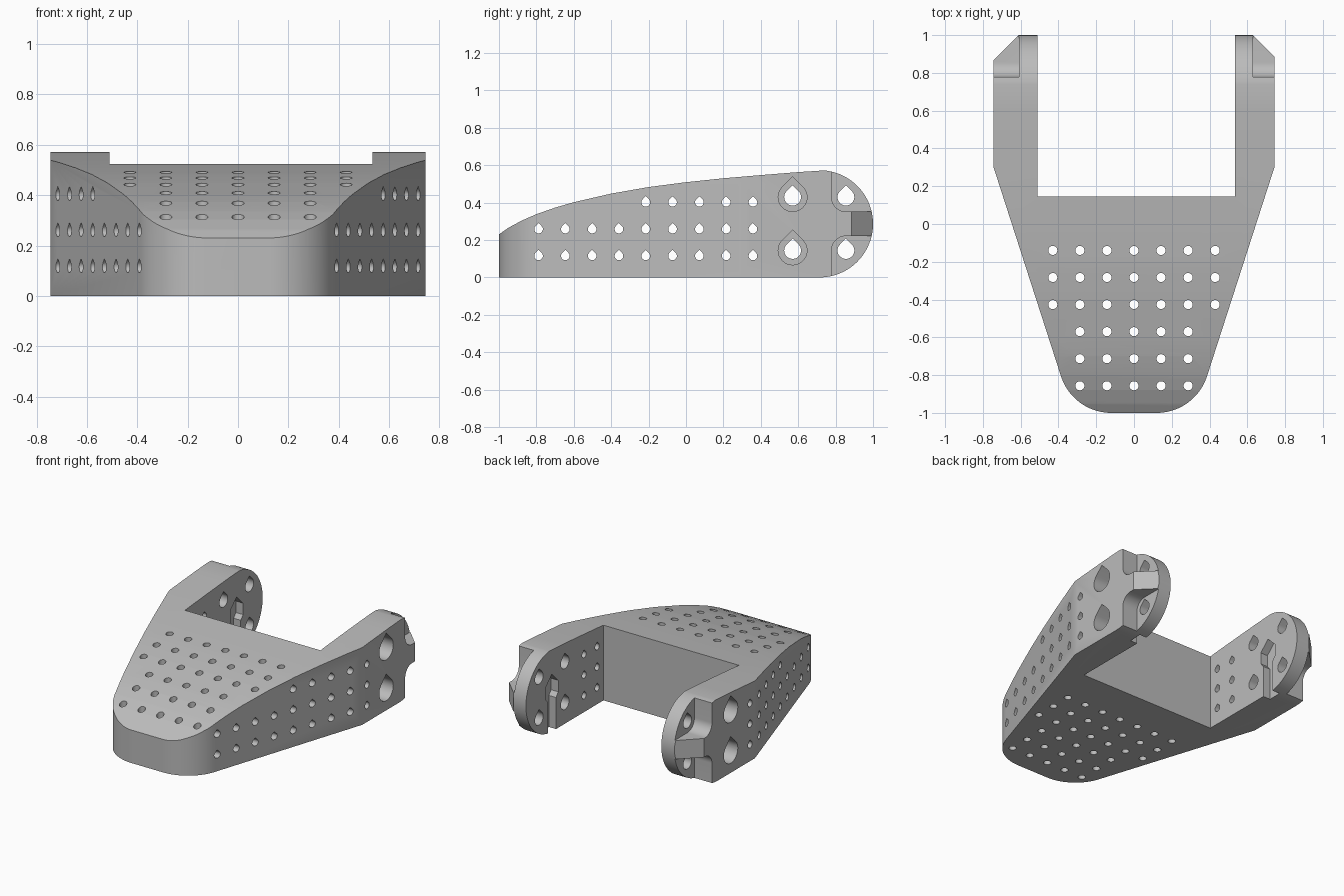
import bpy, bmesh
from math import cos, sin, pi, radians

if "Cube" in bpy.data.objects:
    bpy.data.objects.remove(bpy.data.objects["Cube"])

PITCH = 0.1433          # spacing of the small holes
ARM_TOP, ARM_MID = 0.57, 0.2865
BIG_Z = (0.144, 0.429)  # heights of the large holes


def arc(cx, cy, r, start, end, n):
    angles = [radians(start + (end - start) * i / n) for i in range(n + 1)]
    return [(cx + r * cos(a), cy + r * sin(a)) for a in angles]


def teardrop(cy, cz, r):
    return arc(cy, cz, r, 135, 405, 24) + [(cy, cz + r * 2 ** 0.5)]


def prisms(name, axis, shapes):
    """One mesh of extruded outlines; each shape is (points, low, high)."""
    place = {"x": lambda p, h: (h, p[0], p[1]), "z": lambda p, h: (p[0], p[1], h)}[axis]
    bm = bmesh.new()
    for points, low, high in shapes:
        base = [bm.verts.new(place(p, low)) for p in points]
        face = bm.faces.new(base)
        top = bmesh.ops.extrude_face_region(bm, geom=[face])["geom"]
        shift = [b - a for a, b in zip(place((0, 0), low), place((0, 0), high))]
        bmesh.ops.translate(bm, vec=shift,
                            verts=[v for v in top if isinstance(v, bmesh.types.BMVert)])
    bmesh.ops.recalc_face_normals(bm, faces=bm.faces)
    mesh = bpy.data.meshes.new(name)
    bm.to_mesh(mesh)
    bm.free()
    obj = bpy.data.objects.new(name, mesh)
    bpy.context.collection.objects.link(obj)
    return obj


def combine(target, cutter, operation="DIFFERENCE"):
    mod = target.modifiers.new(cutter.name, "BOOLEAN")
    mod.operation, mod.object, mod.solver = operation, cutter, "EXACT"
    bpy.ops.object.select_all(action="DESELECT")
    bpy.context.view_layer.objects.active = target
    target.select_set(True)
    bpy.ops.object.modifier_apply(modifier=mod.name)
    bpy.data.objects.remove(cutter)


# Plan outline: rounded nose, widening sides, two arms around an open back
nose = arc(0.12, -0.72, 0.28, -90, -18, 20)
plan = [(-x, y) for x, y in reversed(nose)] + nose + [
    (0.745, 0.305), (0.745, 1.1), (0.535, 1.1), (0.535, 0.145),
    (-0.51, 0.145), (-0.51, 1.1), (-0.745, 1.1), (-0.745, 0.305)]
body = prisms("bracket_body", "z", [(plan, -0.1, 0.8)])

# Side profile: curved top and round arm ends
crown = [(0.6, 0.563), (0.4, 0.547), (0.2, 0.53), (0, 0.509), (-0.2, 0.483),
         (-0.4, 0.448), (-0.6, 0.402), (-0.7, 0.373), (-0.8, 0.338),
         (-0.88, 0.303), (-0.95, 0.265), (-1, 0.23)]
side = [(-1, 0)] + arc(1 - ARM_MID, ARM_MID, ARM_MID, -90, 85, 48) + crown
combine(body, prisms("side_profile", "x", [(side, -1, 1)]), "INTERSECT")

# Grid of round holes through the top
top_holes = []
for row in range(6):
    reach = 3 if row < 3 else 2
    for col in range(-reach, reach + 1):
        ring = arc(col * PITCH, -0.14 - row * PITCH, 0.024, 0, 345, 23)
        top_holes.append((ring, -0.5, 1))
combine(body, prisms("top_holes", "z", top_holes))

# Rows of small teardrop holes and the large ones across the sides
side_holes = [(teardrop(0.358 - i * PITCH, 0.115 + row * PITCH, 0.023), -1, 1)
              for row in range(3) for i in range(5 if row == 2 else 9)]
side_holes += [(teardrop(y, z, 0.045), -1, 1) for y in (0.57, 0.855) for z in BIG_Z]
combine(body, prisms("side_holes", "x", side_holes))

# Outer counterbores, and pockets that leave a middle rib on each arm end
recesses = []
upper = arc(0.855, BIG_Z[1], 0.077, 180, 270, 12) + [(1.1, BIG_Z[1] - 0.077),
                                                    (1.1, 0.7), (0.778, 0.7)]
lower = [(y, 2 * ARM_MID - z) for y, z in upper]
for low, high in ((0.63, 1), (-1, -0.61)):
    recesses += [(teardrop(0.57, z, 0.077), low, high) for z in BIG_Z]
    recesses += [(upper, low, high), (lower, low, high)]
combine(body, prisms("outer_recesses", "x", recesses))

# Slanted ends of the ribs
slants = [([(0.63, 1), (0.83, 0.8), (0.83, 1.1), (0.63, 1.1)], -0.2, 0.8),
          ([(-0.61, 1), (-0.81, 0.8), (-0.81, 1.1), (-0.61, 1.1)], -0.2, 0.8)]
combine(body, prisms("rib_slants", "z", slants))

# Pointed slots on the inner faces, open at the bottom
half = [(0.045, -0.1), (0.045, 0.22), (0.07, 0.25), (0.07, 0.33), (0.0, 0.40)]
slot = [(0.7135 + y, z) for y, z in half]
slot += [(0.7135 - y, z) for y, z in reversed(half[:-1])]
combine(body, prisms("inner_slots", "x", [(slot, 0.4, 0.59), (slot, -0.565, -0.4)]))

# Plain grey finish
grey = bpy.data.materials.new("plain_grey")
grey.use_nodes = True
colour = (0.5, 0.5, 0.5, 1)
grey.diffuse_color = colour
grey.node_tree.nodes["Principled BSDF"].inputs["Base Color"].default_value = colour
body.data.materials.clear()
body.data.materials.append(grey)
for face in body.data.polygons:
    face.material_index = 0
bpy.ops.object.shade_smooth_by_angle(angle=radians(25))
